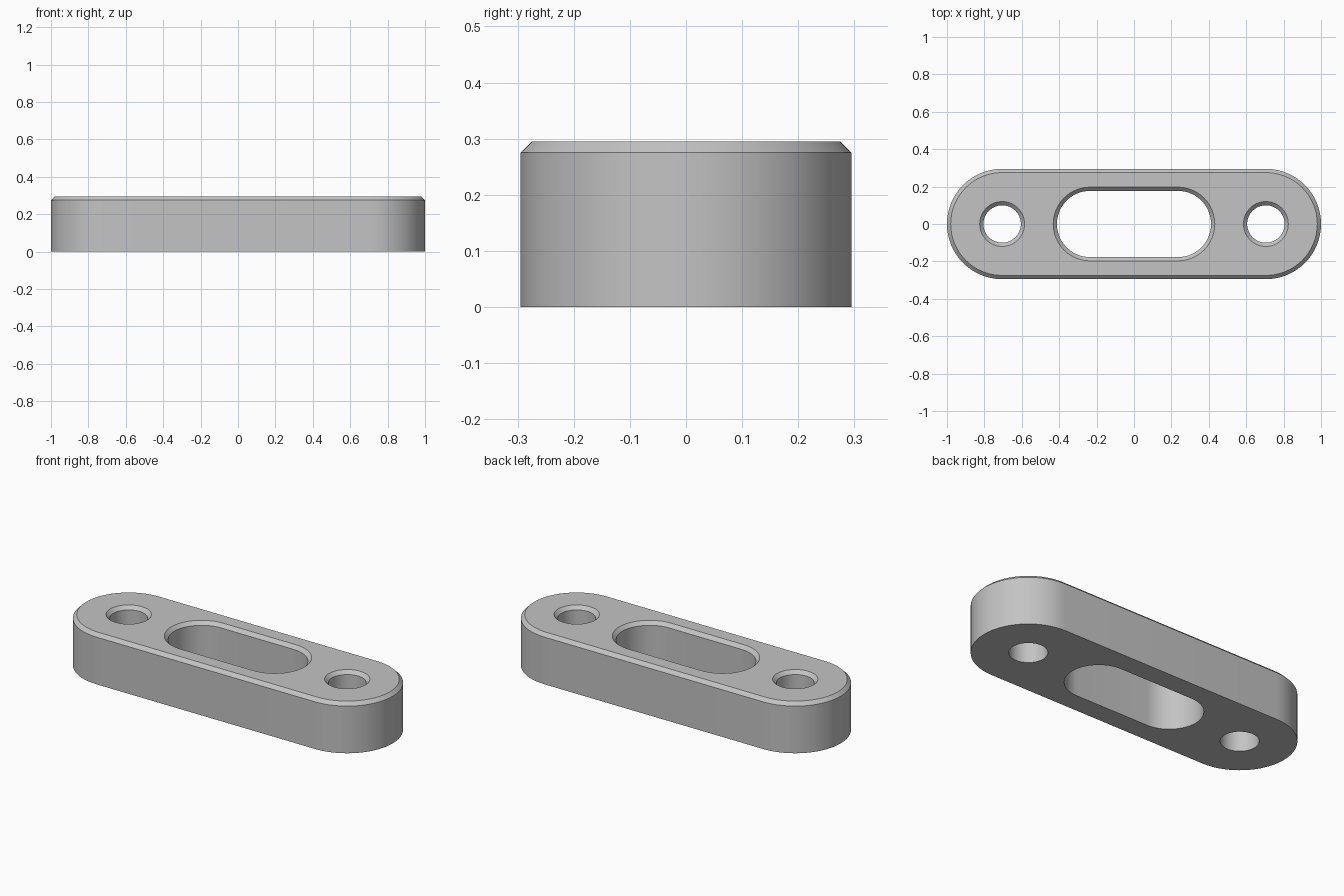
import bpy
import bmesh
from math import pi, cos, sin

if "Cube" in bpy.data.objects:
    bpy.data.objects.remove(bpy.data.objects["Cube"], do_unlink=True)

HEIGHT = 0.295
CHAMFER = 0.02
HOLE_X = 0.705
SEGMENTS = 32  # per half circle


def stadium(bm, cx, half_straight, radius, z):
    """Closed ring of edges: two half circles joined by straight sides."""
    verts = []
    for side in (1, -1):
        # a plain circle must not repeat the points where the halves meet
        count = SEGMENTS + 1 if half_straight else SEGMENTS
        for i in range(count):
            a = pi * i / SEGMENTS - pi / 2
            verts.append(bm.verts.new((cx + side * (half_straight + radius * cos(a)),
                                       side * radius * sin(a), z)))
    edges = [bm.edges.new((v, verts[i - 1])) for i, v in enumerate(verts)]
    return verts, edges


def wall(bm, lower, upper):
    for i in range(len(lower)):
        bm.faces.new((lower[i - 1], lower[i], upper[i], upper[i - 1]))


bm = bmesh.new()
bottom_edges, top_edges = [], []

# Outer wall, slot and two bolt holes: centre, straight half, wall radius, rim radius
outlines = [
    (0, HOLE_X, 0.295, 0.295 - CHAMFER),
    (0, 0.235, 0.177, 0.177 + CHAMFER),
    (-HOLE_X, 0, 0.1, 0.1 + CHAMFER),
    (HOLE_X, 0, 0.1, 0.1 + CHAMFER),
]
for cx, straight, radius, rim in outlines:
    low, low_edges = stadium(bm, cx, straight, radius, 0)
    mid, _ = stadium(bm, cx, straight, radius, HEIGHT - CHAMFER)
    top, rim_edges = stadium(bm, cx, straight, rim, HEIGHT)
    wall(bm, low, mid)
    wall(bm, mid, top)
    bottom_edges += low_edges
    top_edges += rim_edges

# Flat top and bottom with the openings left free
for edges, z in ((bottom_edges, -1), (top_edges, 1)):
    bmesh.ops.triangle_fill(bm, use_beauty=True, use_dissolve=False,
                            edges=edges, normal=(0, 0, z))
bmesh.ops.recalc_face_normals(bm, faces=bm.faces[:])

mesh = bpy.data.meshes.new("slotted_plate")
bm.to_mesh(mesh)
bm.free()
plate = bpy.data.objects.new("slotted_plate", mesh)
bpy.context.collection.objects.link(plate)

# Plain grey metal
grey = bpy.data.materials.new("light_grey")
grey.use_nodes = True
colour = (0.55, 0.55, 0.55, 1)
grey.diffuse_color = colour
grey.node_tree.nodes["Principled BSDF"].inputs["Base Color"].default_value = colour
mesh.materials.append(grey)

bpy.ops.object.select_all(action="DESELECT")
plate.select_set(True)
bpy.context.view_layer.objects.active = plate
bpy.ops.object.shade_smooth_by_angle(angle=pi / 6)
